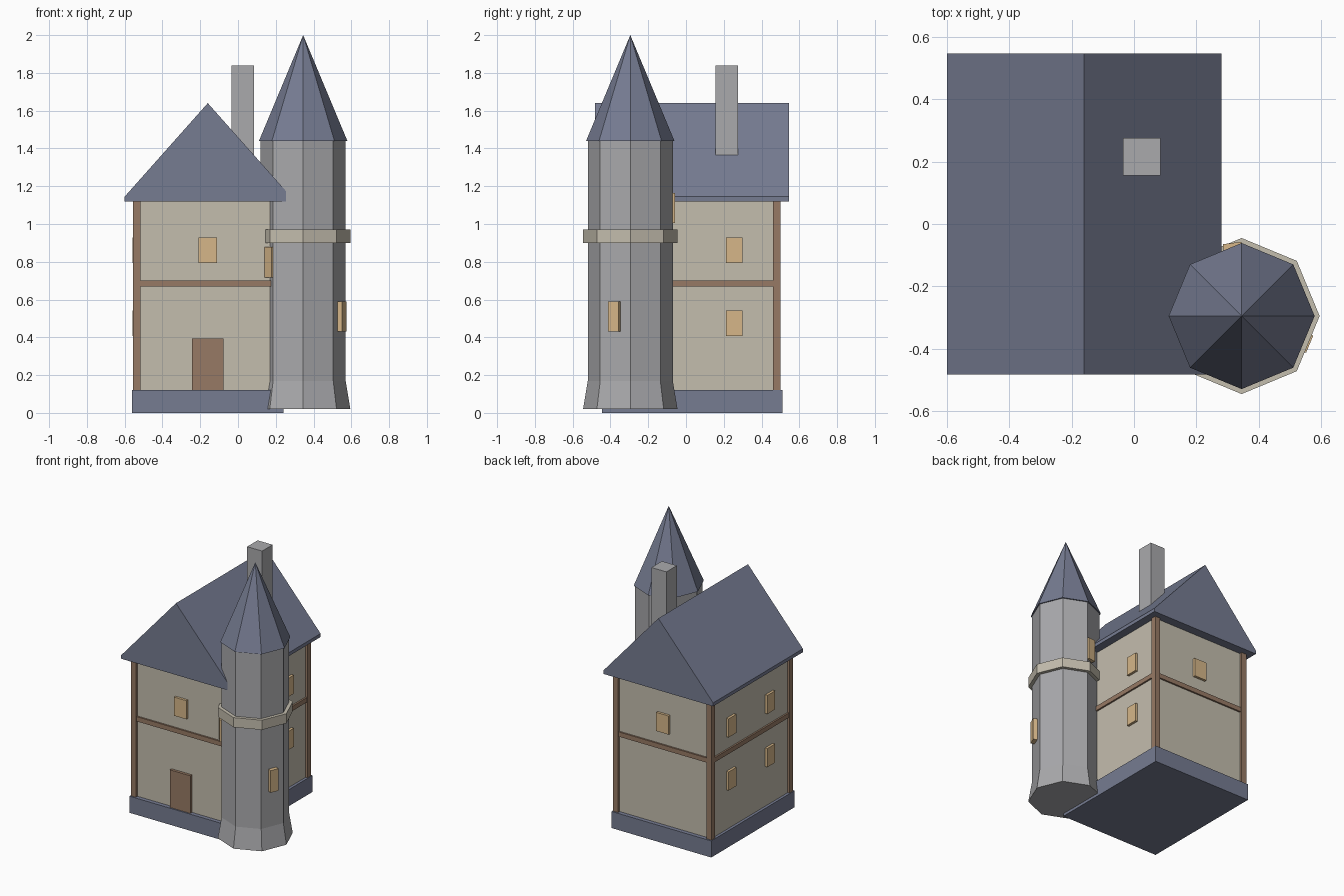
import bpy, bmesh, math
from mathutils import Matrix

if "Cube" in bpy.data.objects:
    bpy.data.objects.remove(bpy.data.objects["Cube"])


def mat(name, rgb):
    m = bpy.data.materials.new(name)
    m.diffuse_color = (*rgb, 1)
    m.use_nodes = True
    m.node_tree.nodes["Principled BSDF"].inputs["Base Color"].default_value = m.diffuse_color
    return m


SLATE = mat("slate", (0.18, 0.20, 0.285))
STONE = mat("stone", (0.40, 0.40, 0.415))
PLASTER = mat("plaster", (0.55, 0.51, 0.42))
WOOD = mat("wood", (0.31, 0.195, 0.13))
GLASS = mat("window glow", (0.67, 0.47, 0.25))


def finish(bm, name, material):
    bmesh.ops.recalc_face_normals(bm, faces=bm.faces[:])
    me = bpy.data.meshes.new(name)
    bm.to_mesh(me)
    bm.free()
    me.materials.append(material)
    ob = bpy.data.objects.new(name, me)
    bpy.context.collection.objects.link(ob)
    return ob


def box(name, center, size, material, angle=0.0):
    bm = bmesh.new()
    m = (Matrix.Translation(center) @ Matrix.Rotation(angle, 4, 'Z')
         @ Matrix.Diagonal((*size, 1)))
    bmesh.ops.create_cube(bm, size=1, matrix=m)
    return finish(bm, name, material)


def lathe(name, cx, cy, profile, material, sides=8):
    """Closed solid of stacked polygon rings; radius 0 makes a tip."""
    bm = bmesh.new()
    rings = []
    for r, z in profile:
        n = sides if r > 0 else 1
        rings.append([bm.verts.new((cx + r * math.cos(math.tau * i / sides),
                                    cy + r * math.sin(math.tau * i / sides), z))
                      for i in range(n)])
    for a, b in zip(rings, rings[1:]):
        for i in range(sides):
            j = (i + 1) % sides
            bm.faces.new([a[i], a[j], b[0]] if len(b) == 1 else [a[i], a[j], b[j], b[i]])
    for ring in (rings[0], rings[-1]):
        if len(ring) > 1:
            bm.faces.new(ring)
    return finish(bm, name, material)


# House: plinth and plaster walls
HX, HY = -0.16, 0.033
WX, WY = 0.38, 0.448          # wall half sizes
box("plinth", (HX, HY, 0.06), (0.80, 0.955, 0.12), SLATE)
box("walls", (HX, HY, 0.63), (2 * WX, 2 * WY, 1.03), PLASTER)

# Timber posts on the corners and a floor beam around the walls
for sx in (-1, 1):
    for sy in (-1, 1):
        box("corner_post", (HX + sx * 0.375, HY + sy * 0.447, 0.62), (0.04, 0.04, 1.01), WOOD)
for s in (-1, 1):
    box("floor_beam_x", (HX, HY + s * WY, 0.685), (0.74, 0.024, 0.034), WOOD)
    box("floor_beam_y", (HX + s * WX, HY, 0.685), (0.024, 0.88, 0.034), WOOD)

# Gable roof extruded along y
bm = bmesh.new()
profile = [(-0.44, 1.12), (0.44, 1.12), (0.44, 1.145), (0, 1.64), (-0.44, 1.145)]
face = bm.faces.new([bm.verts.new((HX + x, -0.482, z)) for x, z in profile])
ext = bmesh.ops.extrude_face_region(bm, geom=[face])
bmesh.ops.translate(bm, vec=(0, 1.028, 0),
                    verts=[v for v in ext["geom"] if isinstance(v, bmesh.types.BMVert)])
finish(bm, "gable_roof", SLATE)

box("chimney", (0.025, 0.215, 1.52), (0.12, 0.12, 0.64), STONE)

# Door and house windows
box("door", (HX, HY - WY, 0.255), (0.165, 0.04, 0.275), WOOD)
for s in (-1, 1):
    box("gable_window", (HX, HY + s * WY, 0.86), (0.10, 0.036, 0.135), GLASS)
for z in (0.475, 0.86):
    box("right_window", (HX + WX, 0.255, z), (0.036, 0.088, 0.135), GLASS)
    for y in (0.265, -0.18):
        box("left_window", (HX - WX, y, z), (0.036, 0.088, 0.135), GLASS)

# Octagonal corner tower with flared foot, stone band and spire
TX, TY = 0.345, -0.295
lathe("tower", TX, TY, [(0.25, 0.02), (0.225, 0.17), (0.225, 1.445)], STONE)
lathe("tower_band", TX, TY, [(0.25, 0.90), (0.25, 0.97)], PLASTER)
lathe("spire", TX, TY, [(0.234, 1.44), (0, 2.0)], SLATE)

# Tower windows climbing in a spiral
for i in range(3):
    a = math.radians(-22.5 - 120 * i)
    box("tower_window", (TX + 0.216 * math.cos(a), TY + 0.216 * math.sin(a), 0.51 + 0.287 * i),
        (0.04, 0.06, 0.16), GLASS, a)
